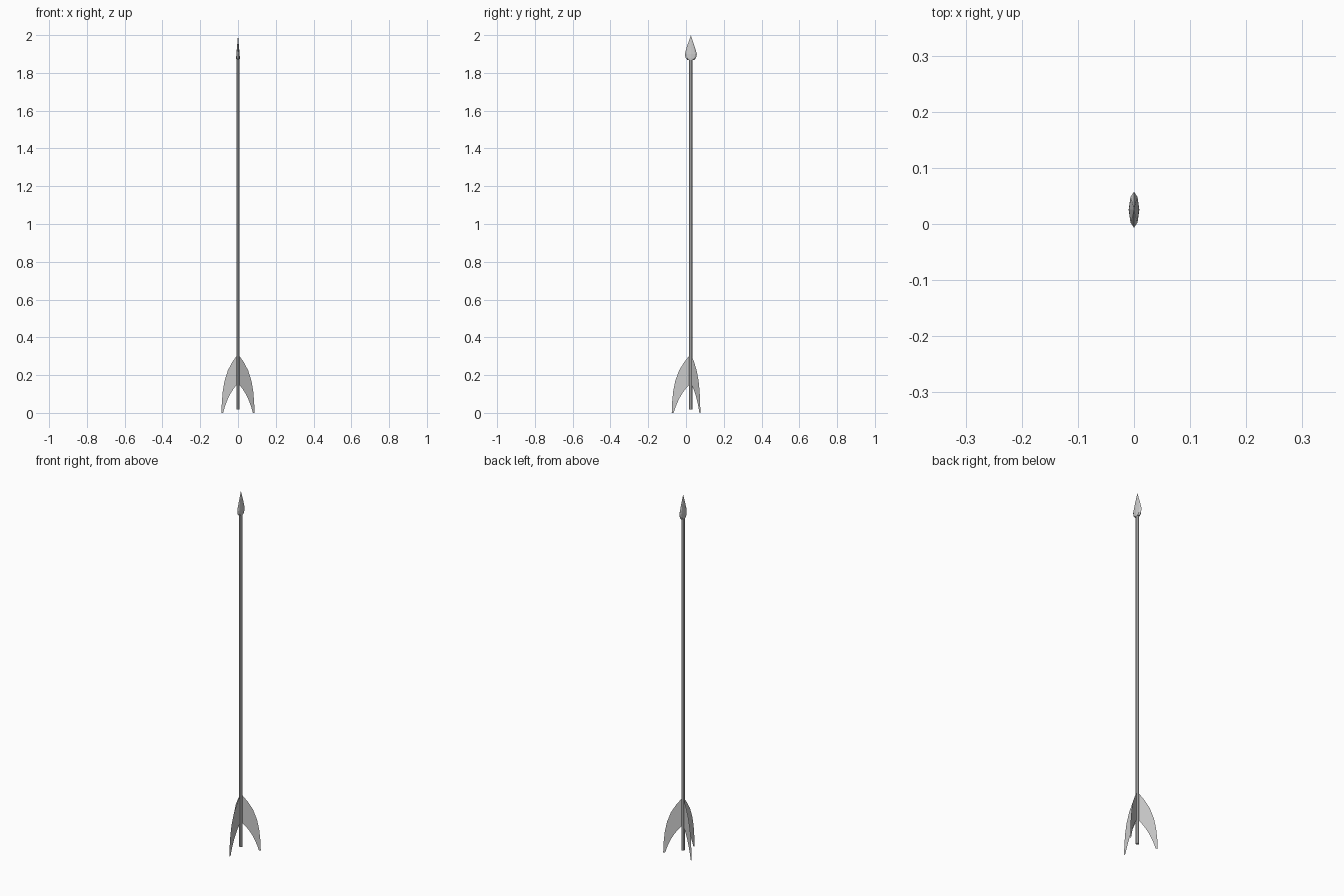
import bpy, bmesh, math

if "Cube" in bpy.data.objects:
    bpy.data.objects.remove(bpy.data.objects["Cube"])

CY = 0.0255  # shaft axis position in y


def finish(name, bm):
    bmesh.ops.recalc_face_normals(bm, faces=bm.faces[:])
    me = bpy.data.meshes.new(name)
    bm.to_mesh(me)
    bm.free()
    ob = bpy.data.objects.new(name, me)
    bpy.context.collection.objects.link(ob)
    return ob


def loft(name, rings, sides):
    """Skin elliptical rings given as (z, half x, half y)."""
    bm = bmesh.new()
    loops = []
    for z, rx, ry in rings:
        loops.append([bm.verts.new((rx * math.cos(a), CY + ry * math.sin(a), z))
                      for a in (2 * math.pi * i / sides for i in range(sides))])
    for a, b in zip(loops, loops[1:]):
        for i in range(sides):
            j = (i + 1) % sides
            bm.faces.new((a[i], a[j], b[j], b[i]))
    bm.faces.new(loops[0])
    bm.faces.new(loops[-1])
    bmesh.ops.remove_doubles(bm, verts=bm.verts[:], dist=1e-5)
    return finish(name, bm)


# Long straight shaft
loft("shaft", [(0.018, 0.009, 0.009), (1.88, 0.009, 0.009)], 8)

# Flattened leaf-shaped point
loft("arrowhead", [(1.868, 0.009, 0.018), (1.88, 0.0095, 0.028),
                   (1.90, 0.009, 0.032), (1.93, 0.006, 0.0235),
                   (2.0, 0.0, 0.0)], 8)

# Three swept sheet feathers; (radius, z) for outer and inner edges
outer = [(0.006, 0.305), (0.034, 0.27), (0.062, 0.225), (0.082, 0.17),
         (0.093, 0.115), (0.099, 0.055), (0.101, 0.0)]
inner = [(0.006, 0.15), (0.024, 0.132), (0.042, 0.108), (0.058, 0.082),
         (0.071, 0.055), (0.082, 0.028), (0.091, 0.0)]
for k, deg in enumerate((30, 150, 270)):
    c, s = math.cos(math.radians(deg)), math.sin(math.radians(deg))
    bm = bmesh.new()
    o, n = [[bm.verts.new((r * c, CY + r * s, z)) for r, z in edge]
            for edge in (outer, inner)]
    for i in range(len(o) - 1):
        bm.faces.new((o[i], o[i + 1], n[i + 1], n[i]))
    finish(f"feather_{k + 1}", bm)
